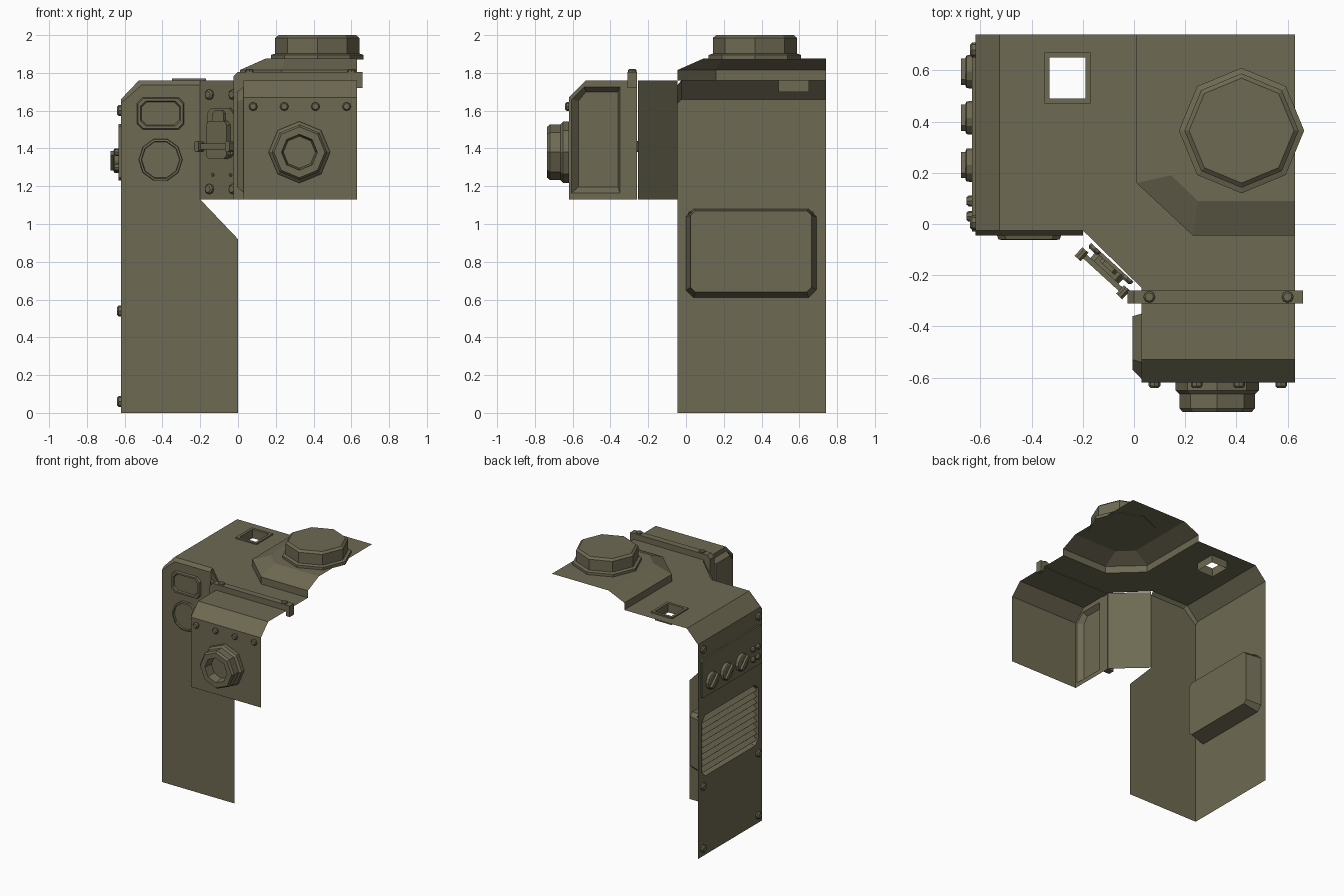
import bpy, bmesh, math
from mathutils import Vector as V

if "Cube" in bpy.data.objects:
    bpy.data.objects.remove(bpy.data.objects["Cube"])

olive = bpy.data.materials.new("olive drab")
olive.diffuse_color = (0.155, 0.143, 0.086, 1)
olive.use_nodes = True
olive.node_tree.nodes["Principled BSDF"].inputs["Base Color"].default_value = olive.diffuse_color


def finish(name, bm):
    me = bpy.data.meshes.new(name)
    bm.to_mesh(me)
    bm.free()
    me.materials.append(olive)
    ob = bpy.data.objects.new(name, me)
    bpy.context.collection.objects.link(ob)
    return ob


def sheet(name, normal, *loops):
    """Flat open panel: first loop is the outline, the others are holes."""
    bm, edges, n = bmesh.new(), [], V(normal)
    for lp in loops:
        vs = [bm.verts.new(p) for p in lp]
        edges += [bm.edges.new((vs[i - 1], vs[i])) for i in range(len(vs))]
    bmesh.ops.triangle_fill(bm, edges=edges, use_beauty=True, normal=n)
    for f in bm.faces:
        f.normal_update()
        if f.normal.dot(n) < 0:
            f.normal_flip()
    return finish(name, bm)


def loft(name, loops, cap0=True, cap1=True, cyclic=True, toward=None):
    """Skin between matching loops; toward = direction the last face looks."""
    bm = bmesh.new()
    rings = [[bm.verts.new(p) for p in lp] for lp in loops]
    for a, b in zip(rings, rings[1:]):
        for i in range(0 if cyclic else 1, len(a)):
            bm.faces.new((a[i - 1], a[i], b[i], b[i - 1]))
    if cap0:
        bm.faces.new(rings[0][::-1])
    if cap1:
        bm.faces.new(rings[-1])
    bmesh.ops.recalc_face_normals(bm, faces=bm.faces)
    if toward:
        bm.faces.ensure_lookup_table()
        if bm.faces[-1].normal.dot(V(toward)) < 0:
            bmesh.ops.reverse_faces(bm, faces=bm.faces)
    return finish(name, bm)


def prism(name, pts, vec):
    return loft(name, [[V(p) for p in pts], [V(p) + V(vec) for p in pts]])


def lathe(name, prof, n, loc, axis, cap0=False):
    q = V(axis).to_track_quat('Z', 'Y')
    rings = [[V(loc) + q @ V((r * math.cos(2 * math.pi * i / n), r * math.sin(2 * math.pi * i / n), h))
              for i in range(n)] for r, h in prof]
    return loft(name, rings, cap0, True, True, axis)


def crect(a0, a1, b0, b1, c):
    """Rectangle with cut corners."""
    return [(a0 + c, b0), (a1 - c, b0), (a1, b0 + c), (a1, b1 - c),
            (a1 - c, b1), (a0 + c, b1), (a0, b1 - c), (a0, b0 + c)]


def X(x, pts): return [(x, a, b) for a, b in pts]
def Y(y, pts): return [(a, y, b) for a, b in pts]
def Z(z, pts): return [(a, b, z) for a, b in pts]


def bolt(name, loc, axis, r=0.026, h=0.02):
    lathe(name, [(r, 0), (r, h * .6), (r * .7, h)], 8, loc, axis)


# Left wall with vent recess
vent = crect(0.0, 0.69, 0.61, 1.08, 0.04)
vent_in = crect(0.025, 0.665, 0.64, 1.07, 0.025)
sheet("left_wall", (-1, 0, 0),
      X(-.62, [(-.045, 0), (.74, 0), (.74, 1.66), (-.025, 1.66), (-.045, 1.64)]), X(-.62, vent))
loft("vent_recess", [X(-.62, vent), X(-.5, vent_in)], cap0=False, toward=(-1, 0, 0))
for i in range(9):
    z = 0.655 + i * 0.048
    prism("vent_slat", [(-.615, .012, z - .012), (-.61, .012, z - .017), (-.565, .012, z + .022), (-.57, .012, z + .027)],
          (0, .663, 0))

# Front wall and its edge chamfers
sheet("front_wall", (0, -1, 0), Y(-.045, [(-.62, 0), (0, 0), (0, .92), (-.2, 1.13), (-.2, 1.735),
                                         (-.51, 1.735), (-.62, 1.64)]))
loft("front_edge_chamfer", [[(-.62, -.045, 1.64), (-.51, -.045, 1.735), (-.2, -.045, 1.735)],
                            [(-.62, -.025, 1.66), (-.525, -.025, 1.76), (-.2, -.025, 1.76)]],
     False, False, False, (0, -1, 1))
loft("side_chamfer", [[(-.62, -.025, 1.66), (-.525, -.025, 1.76)], [(-.62, .74, 1.66), (-.525, .74, 1.76)]],
     False, False, False, (-1, 0, 1))

# Window and round port on the front wall
loft("window_frame", [Y(-.045, crect(-.535, -.285, 1.5, 1.67, .03)), Y(-.06, crect(-.53, -.29, 1.505, 1.665, .03)),
                      Y(-.06, crect(-.515, -.305, 1.518, 1.652, .028)),
                      Y(-.048, crect(-.51, -.31, 1.523, 1.647, .028))], cap0=False, toward=(0, -1, 0))
lathe("round_port", [(.116, 0), (.114, .016), (.103, .018), (.1, .006)], 10, (-.41, -.045, 1.34), (0, -1, 0))

# Roof with hatch opening, and raised deck
deck = [(.63, -.045), (.23, -.045), (.01, .16), (.01, .74)]
deck_in = [(.63, .09), (.25, .09), (.145, .19), (.145, .74)]
hatch = [(-.33, .49), (-.19, .49), (-.19, .65), (-.33, .65)]
hatch_out = [(-.35, .47), (-.17, .47), (-.17, .67), (-.35, .67)]
sheet("roof", (0, 0, 1), Z(1.76, [(-.525, .74), (-.525, -.025), (-.2, -.025), (.03, -.25), (.03, -.53),
                                  (.63, -.53)] + deck), Z(1.76, hatch))
loft("hatch_frame", [Z(1.76, hatch_out), Z(1.77, hatch_out), Z(1.77, hatch), Z(1.7, hatch)], False, False)
loft("deck_sides", [Z(1.76, deck), Z(1.815, deck), Z(1.875, deck_in)], False, False, False, (-1, -1, 1))
sheet("deck_top", (0, 0, 1), Z(1.875, deck_in + [(.63, .74)]))
lathe("roof_turret", [(.245, -.005), (.245, .02), (.223, .027), (.223, .11), (.205, .125)], 8,
      (.42, .365, 1.875), (0, 0, 1), True)

# Front housing
bump = [(-.605, 1.165), (-.35, 1.165), (-.35, 1.725), (-.54, 1.725), (-.605, 1.66)]
bump_in = [(-.57, 1.195), (-.36, 1.195), (-.36, 1.7), (-.53, 1.7), (-.57, 1.65)]
sheet("housing_side", (-1, 0, 0), X(.03, [(-.62, 1.13), (-.26, 1.13), (-.26, 1.76), (-.53, 1.76), (-.62, 1.67)]),
      X(.03, bump))
loft("housing_side_bump", [X(.03, bump), X(-.005, bump_in)], cap0=False, toward=(-1, 0, 0))
loft("housing_front", [[(.03, -.62, 1.13), (.03, -.62, 1.67), (.03, -.53, 1.76)],
                       [(.63, -.62, 1.13), (.63, -.62, 1.67), (.63, -.53, 1.76)]],
     False, False, False, (0, -1, 1))
lathe("front_lens", [(.163, 0), (.163, .03), (.147, .045), (.147, .1), (.135, .115), (.095, .115), (.085, .05)], 8,
      (.325, -.62, 1.38), (0, -1, 0))
for x in (.08, .245, .41, .575):
    bolt("housing_bolt", (x, -.62, 1.622), (0, -1, 0), .023)

# Flange strap over the housing
prism("flange_strap", Y(-.31, [(-.025, 1.13), (.03, 1.13), (.03, 1.755), (.63, 1.755), (.63, 1.72), (.66, 1.72),
                               (.66, 1.805), (.0, 1.805), (-.025, 1.78)]), (0, .05, 0))
for x in (.06, .6):
    bolt("strap_bolt", (x, -.285, 1.805), (0, 0, 1), .023, .015)

# Diagonal wall with latch
a, b = V((-.2, -.045, 0)), V((.03, -.255, 0))
u = (b - a).normalized()
n = V((u.y, -u.x, 0))
mid = (a + b) / 2


def D(s, out, z): return mid + u * s + n * out + V((0, 0, z))


sheet("diagonal_wall", n, [D(-.156, 0, 1.13), D(.156, 0, 1.13), D(.156, 0, 1.76), D(-.156, 0, 1.76)])
for s in (-.085, .085):
    for z in (1.185, 1.685):
        bolt("diagonal_bolt", D(s, 0, z), n, .027)
    bolt("latch_pin", D(s * .75, 0, 1.26), n, .009, .006)


def latch(name, pts, o0, o1):
    prism(name, [D(s, o0, z) for s, z in pts], n * (o1 - o0))


latch("latch_plate", crect(-.095, .095, 1.35, 1.615, .03), 0, .014)
latch("latch_body", crect(-.075, .075, 1.345, 1.545, .02), .014, .045)
latch("latch_tongue", crect(-.04, .04, 1.52, 1.6, .015), .014, .03)
latch("latch_bar", crect(-.12, .12, 1.395, 1.425, .005), .045, .065)
for s in (-.11, .11):
    latch("latch_bar_end", crect(s - .016, s + .016, 1.38, 1.44, .01), .035, .08)

# Control panel and bolts on the left wall
prism("control_panel", X(-.62, crect(-.03, .705, 1.23, 1.53, .015)), (-.012, 0, 0))
for y in (.595, .415, .23):
    lathe("knob", [(.066, 0), (.064, .022), (.056, .026)], 12, (-.632, y, 1.335), (-1, 0, 0))
    d, w = V((0, .7, -.7)) * .058, V((0, .7, .7)) * .015
    c = V((-.655, y, 1.335))
    prism("knob_grip", [c + d + w, c + d - w, c - d - w, c - d + w], (-.02, 0, 0))
for y in (.09, .03):
    for z in (1.3, 1.38):
        bolt("button", (-.632, y, z), (-1, 0, 0), .021, .022)
for y in (.005, .68):
    for z in (.06, .54, 1.6):
        bolt("wall_bolt", (-.62, y, z), (-1, 0, 0), .029)
